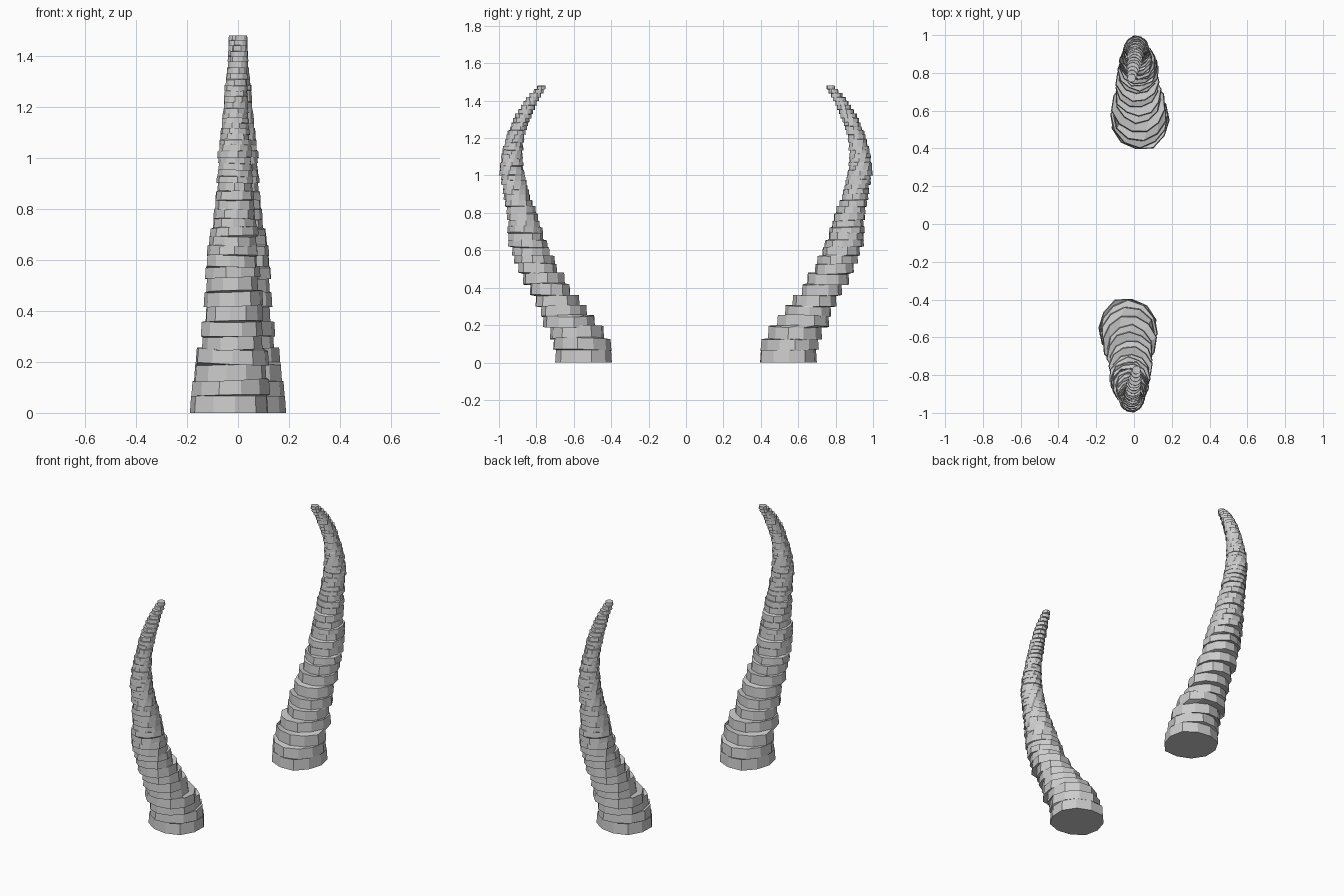
import bpy, bmesh, math, random
from mathutils import Vector, Matrix

if "Cube" in bpy.data.objects:
    bpy.data.objects.remove(bpy.data.objects["Cube"])

random.seed(4)
SIDES = 11

# horn profile: z, inner y, outer y, centre x
PROFILE = [
    (0.00, 0.375, 0.715, 0.035),
    (0.12, 0.410, 0.715, 0.030),
    (0.20, 0.460, 0.760, 0.025),
    (0.30, 0.550, 0.797, 0.022),
    (0.37, 0.594, 0.834, 0.020),
    (0.43, 0.636, 0.870, 0.018),
    (0.50, 0.684, 0.900, 0.020),
    (0.58, 0.715, 0.930, 0.025),
    (0.66, 0.750, 0.957, 0.022),
    (0.75, 0.777, 0.955, 0.015),
    (0.90, 0.834, 0.978, 0.012),
    (1.03, 0.865, 1.000, 0.012),
    (1.10, 0.872, 0.990, 0.012),
    (1.20, 0.866, 0.965, 0.010),
    (1.30, 0.834, 0.925, 0.006),
    (1.40, 0.790, 0.865, -0.004),
    (1.48, 0.743, 0.788, -0.014),
]


def sample(z):
    """Centre and radius of the horn at height z."""
    for a, b in zip(PROFILE, PROFILE[1:]):
        if z <= b[0]:
            break
    t = min(1, (z - a[0]) / (b[0] - a[0]))
    _, lo, hi, cx = [p + (q - p) * t for p, q in zip(a, b)]
    return cx, (lo + hi) / 2, (hi - lo) / 2


# ring heights: thick at the base, thin at the tip
levels = [0.0]
while levels[-1] < 1.455:
    z = levels[-1]
    levels.append(z + max(0.021, 0.072 - 0.05 * z) * random.uniform(0.85, 1.15))
levels = [z * 1.48 / levels[-1] for z in levels]

# stacked, slightly irregular rings joined by ledges
bm = bmesh.new()
loops = []
for i, (z0, z1) in enumerate(zip(levels, levels[1:])):
    cx, cy, r = sample((z0 + z1) / 2)
    grow = 1.0 if i % 2 else 0.96
    spin = 0.15 * i
    radii = [r * grow * random.uniform(0.95, 1.04) for _ in range(SIDES)]
    tx, ty = (random.uniform(-0.05, 0.05) if 0 < i else 0 for _ in range(2))
    for z, k in ((z0, 1.0), (z1, 0.97)):
        loop = []
        for s in range(SIDES):
            ang = spin + 2 * math.pi * s / SIDES
            dx, dy = k * radii[s] * math.cos(ang), k * radii[s] * math.sin(ang)
            loop.append(bm.verts.new((cx + dx, cy + dy, min(1.48, z + tx * dx + ty * dy))))
        loops.append(loop)
for a, b in zip(loops, loops[1:]):
    for s in range(SIDES):
        n = (s + 1) % SIDES
        bm.faces.new((a[s], a[n], b[n], b[s]))
bm.faces.new(loops[0][::-1])
bm.faces.new(loops[-1])
mesh = bpy.data.meshes.new("horn")
bm.to_mesh(mesh)
bm.free()

# the two horns face each other
for name, turn in (("back_horn", 0), ("front_horn", math.pi)):
    horn = bpy.data.objects.new(name, mesh)
    horn.rotation_euler.z = turn
    bpy.context.collection.objects.link(horn)
